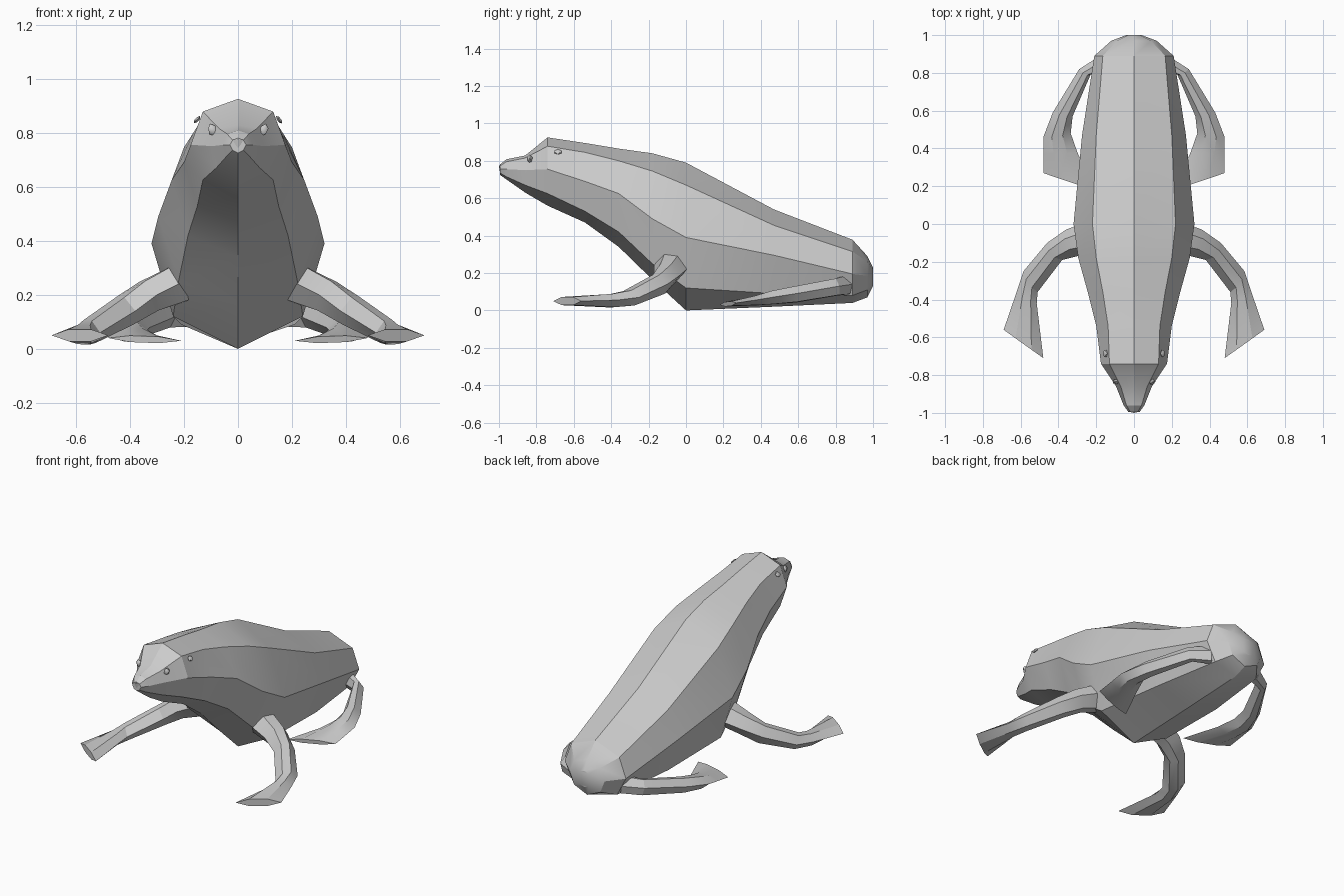
import bpy, bmesh, math
from mathutils import Vector, Matrix

cube = bpy.data.objects.get("Cube")
if cube:
    bpy.data.objects.remove(cube, do_unlink=True)

fur = bpy.data.materials.new("grey fur")
fur.use_nodes = True
grey = (0.6, 0.6, 0.6, 1)
fur.diffuse_color = grey
fur.node_tree.nodes["Principled BSDF"].inputs["Base Color"].default_value = grey


def finish(name, bm, angle=25):
    """Turn a bmesh into a shaded object."""
    bmesh.ops.recalc_face_normals(bm, faces=bm.faces[:])
    mesh = bpy.data.meshes.new(name)
    bm.to_mesh(mesh)
    bm.free()
    mesh.materials.append(fur)
    obj = bpy.data.objects.new(name, mesh)
    bpy.context.collection.objects.link(obj)
    bpy.ops.object.select_all(action="DESELECT")
    obj.select_set(True)
    bpy.context.view_layer.objects.active = obj
    bpy.ops.object.shade_smooth_by_angle(angle=math.radians(angle))
    return obj


def loft(name, rings):
    """Skin a row of equal rings and cap both ends."""
    bm = bmesh.new()
    loops = [[bm.verts.new(p) for p in ring] for ring in rings]
    count = len(loops[0])
    for low, high in zip(loops, loops[1:]):
        for i in range(count):
            j = (i + 1) % count
            bm.faces.new((low[i], low[j], high[j], high[i]))
    bm.faces.new(loops[0])
    bm.faces.new(loops[-1])
    return finish(name, bm)


# Body: y, top z, upper x z, side x z, lower x z, bottom z
sections = [
    (-0.995, .78, .02, .772, .03, .755, .02, .735, .725),
    (-.96, .808, .04, .795, .055, .755, .04, .715, .70),
    (-.86, .828, .07, .815, .095, .75, .08, .67, .63),
    (-.74, .925, .13, .878, .175, .755, .13, .625, .56),
    (-.54, .895, .137, .845, .2, .69, .15, .53, .47),
    (-.36, .865, .165, .8, .245, .625, .185, .42, .34),
    (-.18, .84, .2, .745, .295, .49, .22, .25, .165),
    (0, .79, .22, .67, .32, .39, .24, .12, 0),
    (.47, .54, .2, .455, .275, .295, .21, .09, .02),
    (.89, .378, .165, .315, .21, .195, .15, .08, .04),
    (.97, .29, .09, .26, .12, .185, .09, .11, .07),
    (1, .23, .03, .22, .04, .18, .03, .14, .13),
]
rings = []
for y, top, xu, zu, xs, zs, xl, zl, bottom in sections:
    half = [(xu, zu), (xs, zs), (xl, zl)]
    outline = [(0, top)] + half + [(0, bottom)]
    outline += [(-x, z) for x, z in reversed(half)]
    rings.append([(x, y, z) for x, z in outline])
loft("body", rings)


def flipper(name, side, stations):
    """Stations hold the inner edge, the outer edge and half the thickness."""
    edges = [(Vector(a), Vector(b), h) for a, b, h in stations]
    mids = [(a + b) / 2 for a, b, h in edges]
    rings = []
    for i, (a, b, h) in enumerate(edges):
        along = mids[min(i + 1, len(mids) - 1)] - mids[max(i - 1, 0)]
        width = b - a
        lift = along.cross(width).normalized() * h
        near, far = a + width * .3, a + width * .7
        ring = [a, near + lift, far + lift, b, far - lift, near - lift]
        rings.append([(p.x * side, p.y, p.z) for p in ring])
    loft(name, rings)


front_stations = [
    ((.2, -.17, .25), (.23, .02, .235), .07),
    ((.3, -.17, .2), (.36, -.03, .19), .06),
    ((.38, -.19, .14), (.46, -.1, .14), .055),
    ((.51, -.36, .06), (.585, -.25, .07), .042),
    ((.515, -.42, .05), (.625, -.37, .055), .036),
    ((.48, -.71, .05), (.69, -.56, .05), .022),
]
hind_stations = [
    ((.13, .82, .13), (.18, .89, .14), .05),
    ((.23, .79, .12), (.29, .82, .13), .045),
    ((.325, .57, .08), (.43, .59, .09), .042),
    ((.335, .48, .07), (.48, .46, .07), .036),
    ((.3, .38, .05), (.48, .37, .055), .025),
    ((.21, .18, .03), (.48, .27, .04), .012),
]


def blob(name, centre, size, tilt=0):
    """Small rounded lump for the face."""
    bm = bmesh.new()
    bmesh.ops.create_icosphere(bm, subdivisions=1, radius=1)
    shape = Matrix.Rotation(tilt, 4, "Y") @ Matrix.Diagonal((*size, 1))
    bmesh.ops.transform(bm, matrix=Matrix.Translation(centre) @ shape, verts=bm.verts[:])
    finish(name, bm, 40)


# Paired parts
for label, side in (("left", 1), ("right", -1)):
    flipper(label + "_front_flipper", side, front_stations)
    flipper(label + "_hind_flipper", side, hind_stations)
    blob(label + "_eye", (side * .095, -.835, .81), (.017, .016, .025), side * .35)
    blob(label + "_ear", (side * .152, -.685, .848), (.008, .022, .018), side * -.7)

# Nose tip: a small wedge, broad above and narrow below
bm = bmesh.new()
bmesh.ops.create_cone(bm, cap_ends=True, segments=6, radius1=.008, radius2=.022, depth=.034)
flat = Matrix.Translation((0, -.991, .757)) @ Matrix.Diagonal((1, .45, 1, 1))
bmesh.ops.transform(bm, matrix=flat, verts=bm.verts[:])
finish("nose", bm)
